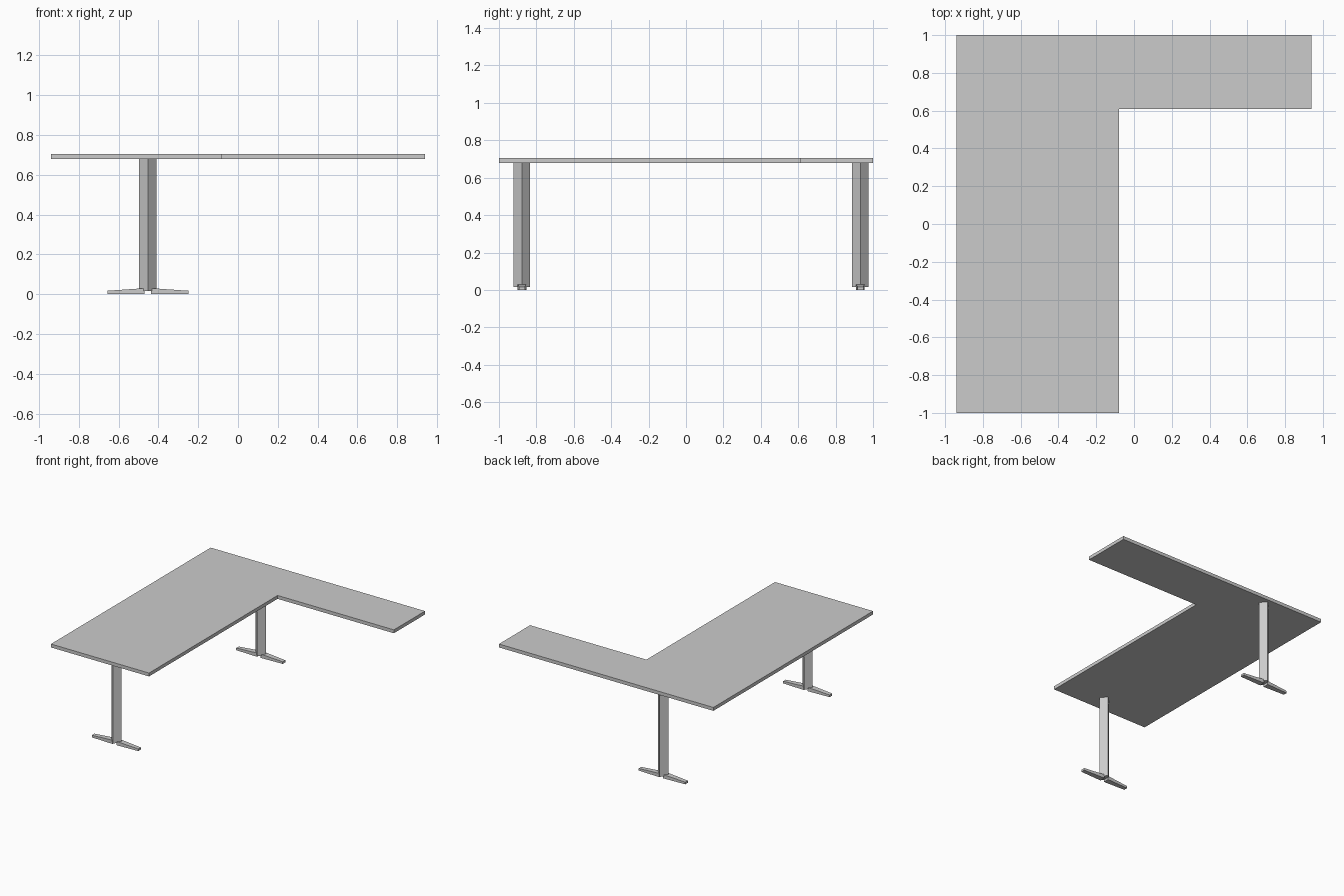
import bpy, bmesh, math

if "Cube" in bpy.data.objects:
    bpy.data.objects.remove(bpy.data.objects["Cube"])


def make_object(name, bm):
    bmesh.ops.recalc_face_normals(bm, faces=bm.faces)
    mesh = bpy.data.meshes.new(name)
    bm.to_mesh(mesh)
    bm.free()
    obj = bpy.data.objects.new(name, mesh)
    bpy.context.collection.objects.link(obj)
    return obj


def prism(name, outline, z0, z1):
    """Extrude an xy outline upward from z0 to z1."""
    bm = bmesh.new()
    face = bm.faces.new([bm.verts.new((x, y, z0)) for x, y in outline])
    ext = bmesh.ops.extrude_face_region(bm, geom=[face])
    for v in ext["geom"]:
        if isinstance(v, bmesh.types.BMVert):
            v.co.z = z1
    return make_object(name, bm)


def foot(name, cx, cy, side):
    """Wedge foot: taller and wider at the post, thinner at the tip."""
    bm = bmesh.new()
    bmesh.ops.create_cube(bm, size=1)
    for v in bm.verts:
        tip = v.co.x > 0
        half = 0.016 if tip else 0.023
        top = 0.017 if tip else 0.03
        v.co = (cx + side * (0.204 if tip else 0.016),
                cy + math.copysign(half, v.co.y),
                top if v.co.z > 0 else 0.0)
    return make_object(name, bm)


# L-shaped desk top
prism("desk_top", [(-0.94, -1), (-0.08, -1), (-0.08, 0.61),
                   (0.94, 0.61), (0.94, 1), (-0.94, 1)], 0.678, 0.705)

# Two diamond-section posts, each with a pair of wedge feet
CX, R = -0.453, 0.044
for label, cy in (("front", -0.877), ("back", 0.932)):
    prism(label + "_post", [(CX + R, cy), (CX, cy + R),
                            (CX - R, cy), (CX, cy - R)], 0.017, 0.678)
    foot(label + "_foot_left", CX, cy, -1)
    foot(label + "_foot_right", CX, cy, 1)
